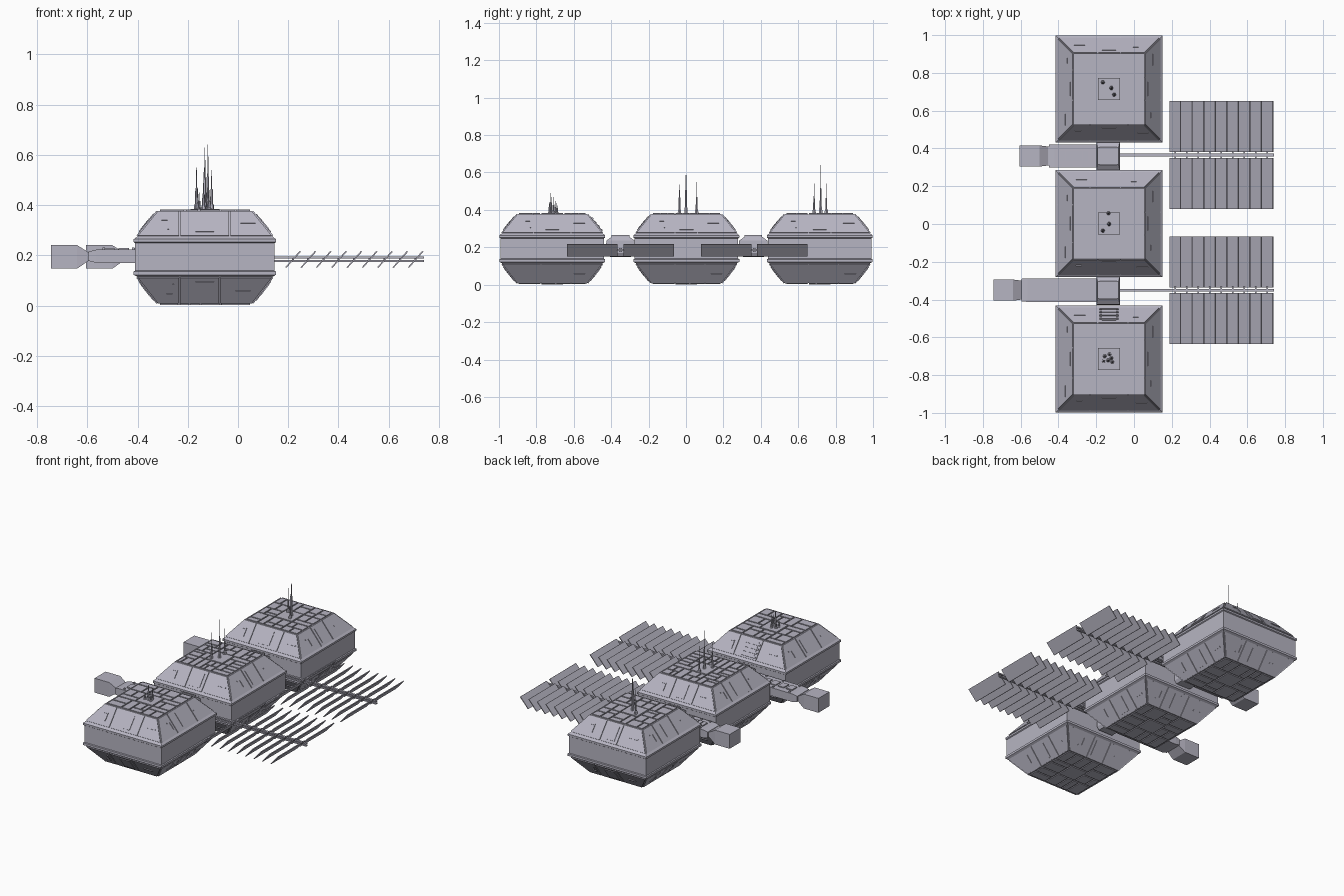
import bpy, bmesh, random
from math import cos, sin, pi
from mathutils import Vector

random.seed(4)
old = bpy.data.objects.get("Cube")
if old:
    bpy.data.objects.remove(old, do_unlink=True)

hull = bpy.data.materials.new("hull lavender grey")
hull.use_nodes = True
HULL = (0.47, 0.46, 0.54, 1)
hull.diffuse_color = HULL
hull.node_tree.nodes["Principled BSDF"].inputs["Base Color"].default_value = HULL


def finish(name, bm):
    bmesh.ops.recalc_face_normals(bm, faces=bm.faces)
    mesh = bpy.data.meshes.new(name)
    bm.to_mesh(mesh)
    bm.free()
    mesh.materials.append(hull)
    obj = bpy.data.objects.new(name, mesh)
    bpy.context.collection.objects.link(obj)
    return obj


def loft(bm, rings):
    """Skin a stack of equal rings and cap both ends."""
    rows = [[bm.verts.new(p) for p in ring] for ring in rings]
    n = len(rows[0])
    for a, b in zip(rows, rows[1:]):
        for i in range(n):
            bm.faces.new((a[i], a[(i + 1) % n], b[(i + 1) % n], b[i]))
    bm.faces.new(rows[0])
    bm.faces.new(rows[-1])


def rect(cx, cy, hx, hy, z):
    return [(cx + sx * hx, cy + sy * hy, z)
            for sx, sy in ((-1, -1), (1, -1), (1, 1), (-1, 1))]


def box(bm, x0, x1, y0, y1, z0, z1):
    cx, cy, hx, hy = (x0 + x1) / 2, (y0 + y1) / 2, (x1 - x0) / 2, (y1 - y0) / 2
    loft(bm, [rect(cx, cy, hx, hy, z) for z in (z0, z1)])


def x_section(x, cy, hy, z0, z1):
    return [(x, cy - hy, z0), (x, cy + hy, z0), (x, cy + hy, z1), (x, cy - hy, z1)]


POD_X = -0.132
# half width and height of the square hull, bottom to top
HULL_PROFILE = [(.187, .008), (.270, .115), (.283, .122), (.283, .136), (.277, .139),
                (.277, .248), (.283, .252), (.283, .264), (.270, .274), (.187, .376)]
UPPER = ((.270, .274), (.187, .376))
LOWER = ((.270, .115), (.187, .008))


def slope_plate(bm, cy, side, slope, u0, u1, t0, t1, thick=.005):
    """Thin plate lying on one sloped side; u runs along it, t climbs it."""
    (w0, z0), (w1, z1) = slope
    a = side * pi / 2
    out = Vector((cos(a), sin(a), 0))
    along = Vector((-sin(a), cos(a), 0))
    normal = out * abs(z1 - z0) + Vector((0, 0, (w0 - w1) * (1 if z1 > z0 else -1)))
    normal.normalize()
    base = []
    for u, t in ((u0, t0), (u1, t0), (u1, t1), (u0, t1)):
        w = w0 + (w1 - w0) * t
        u = max(-w + .003, min(w - .003, u))
        base.append(Vector((POD_X, cy, z0 + (z1 - z0) * t)) + out * w + along * u)
    loft(bm, [base, [p + normal * thick for p in base]])


def split(a, b, depth, gap, tiles, x0, x1):
    """Recursively divide a rectangle into tiles."""
    if depth == 0 or min(b - a, x1 - x0) < .06:
        tiles.append((x0 + gap, x1 - gap, a + gap, b - gap))
        return
    r = random.choice((.35, .5, .65))
    if b - a > x1 - x0:
        m = a + (b - a) * r
        split(a, m, depth - 1, gap, tiles, x0, x1)
        split(m, b, depth - 1, gap, tiles, x0, x1)
    else:
        m = x0 + (x1 - x0) * r
        split(a, b, depth - 1, gap, tiles, x0, m)
        split(a, b, depth - 1, gap, tiles, m, x1)


def pod(name, cy, depth):
    bm = bmesh.new()
    loft(bm, [rect(POD_X, cy, h, h, z) for h, z in HULL_PROFILE])
    finish(name + "_hull", bm)

    # Sloped armour panels, seams, hatches and small fittings
    bm = bmesh.new()
    for side in range(4):
        for slope in (UPPER, LOWER):
            cuts = [-.3, random.choice((-.1, -.06)), random.choice((.06, .1)), .3]
            for u0, u1 in zip(cuts, cuts[1:]):
                slope_plate(bm, cy, side, slope, u0 + .003, u1 - .003, .02, .98)
            slope_plate(bm, cy, side, slope, -.037, .037, .15, .85, .008)
            u = random.uniform(.11, .15)
            slope_plate(bm, cy, side, slope, u, u + .06, .48, .53, .009)
            slope_plate(bm, cy, side, slope, -u - .006, -u, .25, .6, .009)
            slope_plate(bm, cy, side, slope, -u - .03, -u, .6, .65, .009)
    finish(name + "_slope_panels", bm)

    # Tiles on roof and belly around a central square deck
    bm = bmesh.new()
    e, d = .183, .062
    for z0, z1 in ((.376, .382), (.003, .008)):
        tiles = []
        for a, b, x0, x1 in ((-e, -d, -e, d), (-e, d, d, e), (d, e, -d, e), (-d, e, -e, -d)):
            split(a, b, depth if z0 > .1 else 2, .004, tiles, x0, x1)
        for x0, x1, y0, y1 in tiles:
            box(bm, POD_X + x0, POD_X + x1, cy + y0, cy + y1, z0, z1)
    box(bm, POD_X - .058, POD_X + .058, cy - .058, cy + .058, .376, .384)
    box(bm, POD_X - .058, POD_X + .058, cy - .058, cy + .058, .002, .008)
    finish(name + "_deck_tiles", bm)


pod("front_pod", -.715, 3)
pod("middle_pod", .002, 4)
pod("rear_pod", .715, 3)


def antenna(name, x, y, top):
    bm = bmesh.new()
    h = top - .38
    steps = [(.011, 0), (.009, .12), (.006, .15), (.005, .5), (.0025, .53), (.001, 1)]
    loft(bm, [[(x + r * cos(i * pi / 3), y + r * sin(i * pi / 3), .38 + h * t)
               for i in range(6)] for r, t in steps])
    finish(name, bm)


for x, y, top in ((-.165, .75, .54), (-.12, .72, .64), (-.105, .685, .54),
                  (-.135, .057, .55), (-.132, 0, .63), (-.165, -.035, .55),
                  (-.155, -.70, .45), (-.137, -.722, .50), (-.13, -.69, .44),
                  (-.12, -.71, .47), (-.115, -.73, .45), (-.16, -.725, .43)):
    antenna("antenna", x, y, top)

# Ladder on the front pod, facing the neighbouring connector
bm = bmesh.new()
for t in (.1, .3, .5, .7):
    slope_plate(bm, -.715, 1, UPPER, -.05, .05, t, t + .07, .012)
finish("ladder", bm)


def connector(name, cy, arm_end, box_end):
    # Hub joining two pods, with framed roof hatch
    bm = bmesh.new()
    hx = -.137
    loft(bm, [rect(hx, cy, .05, .075, .15), rect(hx, cy, .062, .078, .17),
              rect(hx, cy, .062, .076, .235), rect(hx, cy, .055, .045, .258)])
    for s in (-1, 1):
        box(bm, hx + s * .043 - .004, hx + s * .043 + .004, cy - .046, cy + .046, .25, .265)
        box(bm, hx - .046, hx + .046, cy + s * .043 - .004, cy + s * .043 + .004, .25, .265)
    finish(name + "_hub", bm)

    # Arm reaching sideways
    bm = bmesh.new()
    loft(bm, [x_section(x, cy, w, z0, z1) for x, w, z0, z1 in (
        (arm_end, .06, .178, .215), (arm_end + .03, .062, .17, .222),
        (-.19, .062, .17, .225))])
    span = -.24 - arm_end
    for i in range(5):
        x = arm_end + .06 + (span - .06) * i / 5
        box(bm, x, x + span * .12, cy - .026, cy + .026, .21, .229)
        if i in (0, 2, 4):
            for s in (-1, 1):
                box(bm, x - .005, x + .005, cy + s * .05 - .005, cy + s * .05 + .005, .21, .23)
    finish(name + "_arm", bm)

    # Flared neck and end box
    bm = bmesh.new()
    loft(bm, [x_section(x, cy, w, z0, z1) for x, w, z0, z1 in (
        (box_end, .056, .147, .24), (box_end + .105, .056, .147, .24),
        (box_end + .15, .05, .178, .212), (arm_end + .01, .05, .18, .212))])
    finish(name + "_end_box", bm)


connector("rear_connector", .36, -.45, -.605)
connector("front_connector", -.35, -.595, -.745)


def solar_array(name, cy):
    # Twin-rail boom with cross ties
    bm = bmesh.new()
    for z in (.178, .192):
        box(bm, -.08, .74, cy - .007, cy + .007, z - .004, z + .004)
    for i in range(9):
        x = .218 + i * .061
        box(bm, x - .004, x + .004, cy - .018, cy + .018, .18, .19)
    finish(name + "_boom", bm)

    # Tilted slats on both sides of the boom
    bm = bmesh.new()
    for i in range(9):
        x = .219 + i * .061
        for s in (-1, 1):
            ring = [(x - .031, .152), (x - .026, .150), (x + .031, .214), (x + .026, .217)]
            loft(bm, [[(px, cy + s * d, pz) for px, pz in ring] for d in (.015, .285)])
    finish(name + "_slats", bm)


solar_array("rear_array", .365)
solar_array("front_array", -.35)
